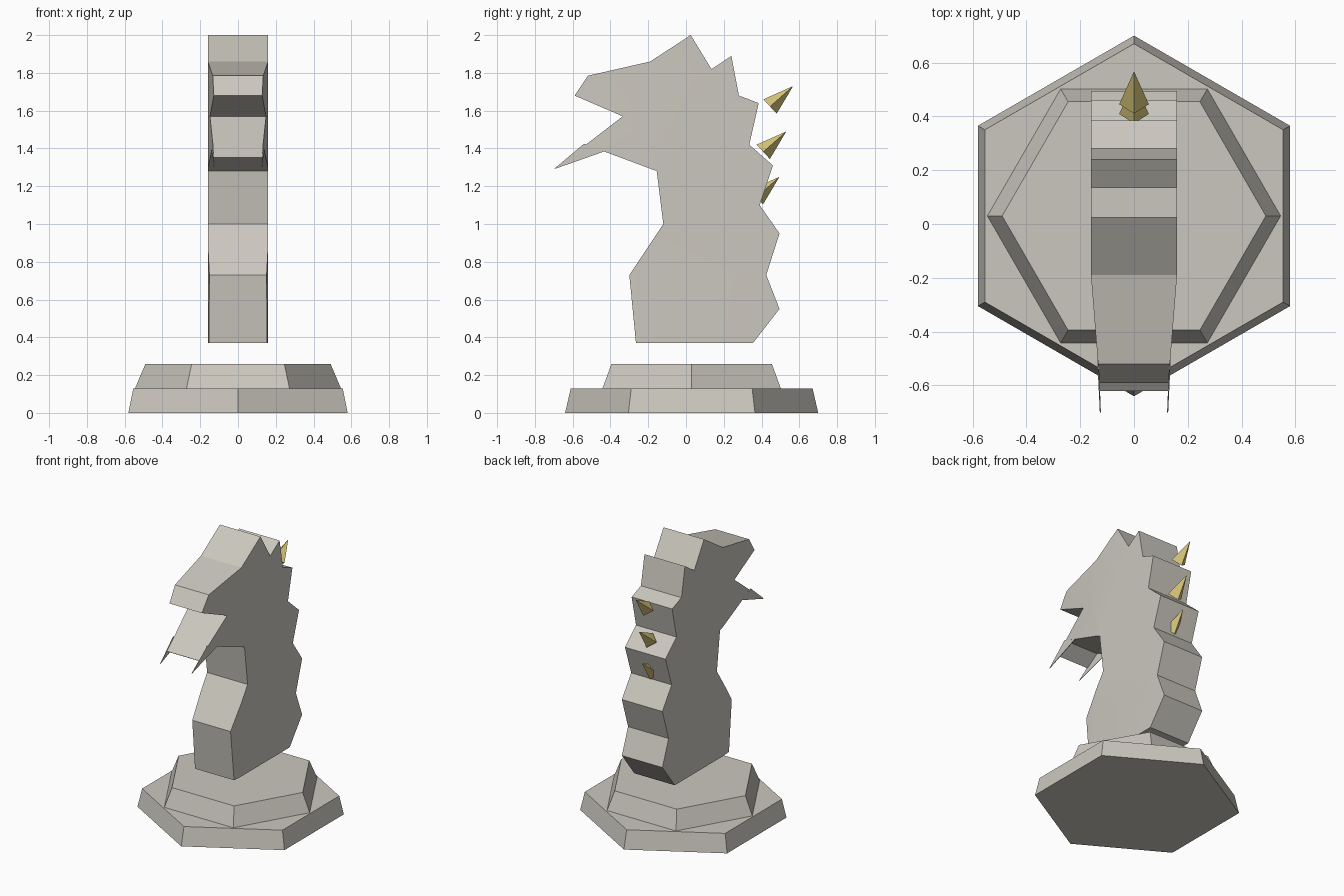
import bpy, bmesh, math
from mathutils import Vector

cube = bpy.data.objects.get("Cube")
if cube:
    bpy.data.objects.remove(cube, do_unlink=True)


def material(name, rgb):
    m = bpy.data.materials.new(name)
    m.use_nodes = True
    m.diffuse_color = (*rgb, 1)
    m.node_tree.nodes["Principled BSDF"].inputs["Base Color"].default_value = (*rgb, 1)
    return m


stone = material("pale stone", (0.60, 0.575, 0.52))
gold = material("gold", (0.68, 0.56, 0.19))


def finish(name, bm, mat):
    bmesh.ops.recalc_face_normals(bm, faces=bm.faces)
    mesh = bpy.data.meshes.new(name)
    bm.to_mesh(mesh)
    bm.free()
    mesh.materials.append(mat)
    obj = bpy.data.objects.new(name, mesh)
    bpy.context.collection.objects.link(obj)
    return obj


# Six-sided tapered plinth steps
def hex_step(name, r_low, r_high, z_low, z_high, turn):
    bm = bmesh.new()
    rings = []
    for r, z in ((r_low, z_low), (r_high, z_high)):
        angles = [turn + i * math.pi / 3 for i in range(6)]
        rings.append([bm.verts.new((r * math.cos(a), 0.03 + r * math.sin(a), z)) for a in angles])
        bm.faces.new(rings[-1])
    for i in range(6):
        j = (i + 1) % 6
        bm.faces.new((rings[0][i], rings[0][j], rings[1][j], rings[1][i]))
    return finish(name, bm, stone)


hex_step("lower_plinth", 0.67, 0.64, 0, 0.13, math.pi / 2)
hex_step("upper_plinth", 0.545, 0.49, 0.13, 0.26, 0)

# Head and neck: side profile (y, z) extruded across, snout tapered
TAPER_START = -0.19


def half_width(y):
    return 0.16 - 0.08 * max(0, TAPER_START - y)


profile = [(-0.265, 0.37), (0.355, 0.37), (0.495, 0.55), (0.425, 0.73), (0.495, 0.95),
           (0.39, 1.10), (0.46, 1.31), (0.335, 1.42), (0.385, 1.64), (0.28, 1.68),
           (0.24, 1.89), (0.135, 1.82), (0.025, 2.0), (-0.19, 1.86), (-0.52, 1.785),
           (-0.59, 1.68), (-0.335, 1.57), (-0.53, 1.42), (-0.155, 1.28), (-0.12, 1.0),
           (-0.30, 0.73)]
bm = bmesh.new()
side = bm.faces.new([bm.verts.new((-1, y, z)) for y, z in profile])
moved = bmesh.ops.extrude_face_region(bm, geom=[side], use_keep_orig=True)["geom"]
for v in moved:
    if isinstance(v, bmesh.types.BMVert):
        v.co.x = 1
bmesh.ops.triangulate(bm, faces=[f for f in bm.faces if len(f.verts) > 4])
bmesh.ops.bisect_plane(bm, geom=bm.verts[:] + bm.edges[:] + bm.faces[:], dist=0.0001,
                       plane_co=(0, TAPER_START, 0), plane_no=(0, 1, 0))
for v in bm.verts:
    v.co.x *= half_width(v.co.y)
body = finish("head_and_neck", bm, stone)
bpy.ops.object.select_all(action='DESELECT')
body.select_set(True)
bpy.context.view_layer.objects.active = body
bpy.ops.object.shade_smooth_by_angle(angle=math.radians(20))

# Chin plate with a hanging fang on each side
bm = bmesh.new()
w = half_width(-0.53)
bm.faces.new([bm.verts.new(p) for p in ((-w, -0.53, 1.42), (w, -0.53, 1.42),
                                        (w - 0.005, -0.62, 1.35), (0.005 - w, -0.62, 1.35))])
for s in (-1, 1):
    bm.faces.new([bm.verts.new(p) for p in ((s * w, -0.54, 1.425), (s * 0.125, -0.70, 1.29),
                                            (s * (w + 0.003), -0.43, 1.385))])
chin = finish("chin_fangs", bm, stone)
mod = chin.modifiers.new("thickness", 'SOLIDIFY')
mod.thickness = 0.004
mod.offset = 0

# Row of four-sided mane spikes down the back of the neck
for i in range(4):
    bm = bmesh.new()
    base = Vector((0, 0.445 - 0.036 * i, 1.622 - 0.24 * i))
    tip = bm.verts.new(base + Vector((0, 0.122, 0.108)))
    across = Vector((0.055, 0, 0))
    up = Vector((0, -0.035, 0.038))
    ring = [bm.verts.new(base + d) for d in (across, up, -across, -up)]
    bm.faces.new(ring)
    for k in range(4):
        bm.faces.new((ring[k], ring[(k + 1) % 4], tip))
    finish(f"mane_spike_{i + 1}", bm, gold)
